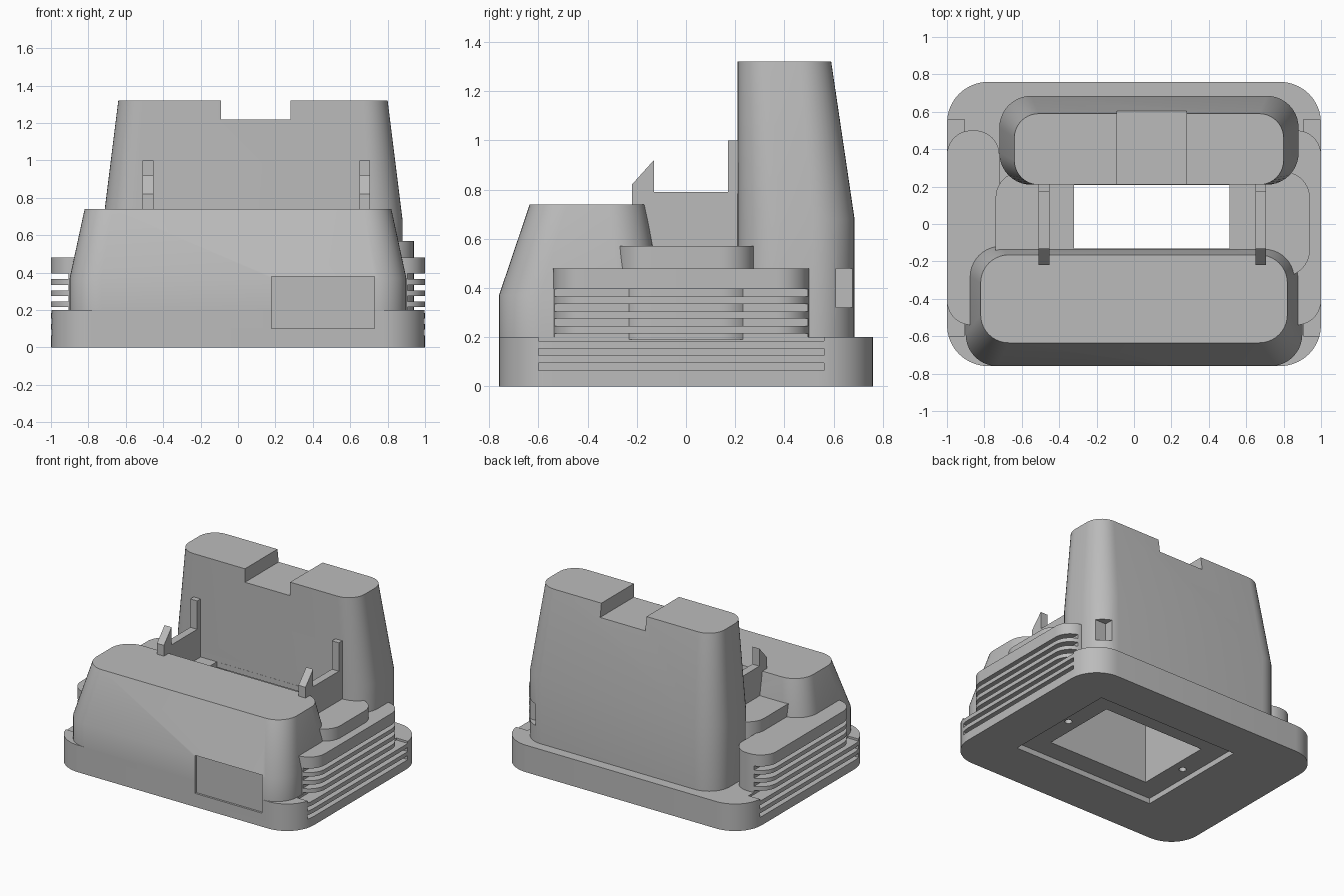
import bpy, bmesh
from math import sin, cos, pi, radians

old = bpy.data.objects.get("Cube")
if old:
    bpy.data.objects.remove(old)

grey = bpy.data.materials.new("mid_grey")
grey.use_nodes = True
tone = (0.5, 0.5, 0.5, 1)
grey.diffuse_color = tone
grey.node_tree.nodes["Principled BSDF"].inputs["Base Color"].default_value = tone


def finish(name, bm):
    bmesh.ops.recalc_face_normals(bm, faces=bm.faces)
    mesh = bpy.data.meshes.new(name)
    bm.to_mesh(mesh)
    bm.free()
    mesh.materials.append(grey)
    ob = bpy.data.objects.new(name, mesh)
    bpy.context.collection.objects.link(ob)
    return ob


def outline(x0, x1, y0, y1, r, steps=10):
    """Rounded rectangle, anticlockwise."""
    corners = [(x1 - r, y1 - r), (x0 + r, y1 - r), (x0 + r, y0 + r), (x1 - r, y0 + r)]
    return [(cx + r * cos(a), cy + r * sin(a))
            for q, (cx, cy) in enumerate(corners)
            for a in [(q + i / steps) * pi / 2 for i in range(steps + 1)]]


def loft(name, sections):
    """Solid through rounded rectangles, each given as (z, x0, x1, y0, y1, r)."""
    bm = bmesh.new()
    rings = [[bm.verts.new((x, y, z)) for x, y in outline(*rect)] for z, *rect in sections]
    for low, high in zip(rings, rings[1:]):
        for i in range(len(low)):
            bm.faces.new((low[i - 1], low[i], high[i], high[i - 1]))
    bm.faces.new(rings[0][::-1])
    bm.faces.new(rings[-1])
    return finish(name, bm)


def box(name, x0, x1, y0, y1, z0, z1):
    bm = bmesh.new()
    bmesh.ops.create_cube(bm, size=1)
    for v in bm.verts:
        v.co = (x1 if v.co.x > 0 else x0, y1 if v.co.y > 0 else y0, z1 if v.co.z > 0 else z0)
    return finish(name, bm)


def carve(ob, cutters):
    """Subtract the cutters and bake the result."""
    bpy.context.view_layer.objects.active = ob
    for c in cutters:
        mod = ob.modifiers.new("cut", 'BOOLEAN')
        mod.operation = 'DIFFERENCE'
        mod.solver = 'EXACT'
        mod.object = c
        bpy.ops.object.modifier_apply(modifier=mod.name)


# Main solids
base = loft("base", [(z, -1, 1, -0.76, 0.76, 0.22) for z in (0, 0.2)])
front_tower = loft("front_housing", [
    (0.19, -0.9, 0.9, -0.76, -0.1, 0.17),
    (0.37, -0.9, 0.9, -0.76, -0.1, 0.17),
    (0.74, -0.82, 0.82, -0.635, -0.165, 0.15)])
back_tower = loft("back_housing", [
    (0.19, -0.72, 0.88, 0.21, 0.685, 0.17),
    (0.68, -0.72, 0.88, 0.21, 0.685, 0.17),
    (1.32, -0.64, 0.8, 0.21, 0.59, 0.13)])
deck = loft("middle_deck", [(z, -0.74, 0.94, -0.28, 0.28, 0.14) for z in (0.19, 0.57)])
pods = [loft(side + "_side_pod", [(z, min(s, s * 0.72), max(s, s * 0.72), -0.54, 0.5, 0.13)
                                  for z in (0.19, 0.48)])
        for side, s in (("left", 1), ("right", -1))]

# Cutters
well = box("well_cutter", -0.32, 0.51, -0.26, 0.32, -0.1, 0.53)
mouth = box("mouth_cutter", -0.32, 0.51, -0.13, 0.209, 0.1, 0.7)
underside = box("underside_cutter", -0.48, 0.68, -0.41, 0.47, -0.1, 0.04)
panel = box("panel_cutter", 0.18, 0.73, -0.9, -0.745, 0.1, 0.38)
notch = box("notch_cutter", -0.09, 0.28, 0, 0.8, 1.22, 1.5)
corner = box("corner_cutter", 0.76, 1, 0.61, 0.8, 0.32, 0.48)
slots = [box("slot_cutter", *xs, -0.6, 0.56, 0.065 + 0.06 * i, 0.095 + 0.06 * i)
         for i in range(6) for xs in ((0.905, 1.1), (-1.1, -0.905))]
screws = [loft("screw_cutter", [(z, x - 0.025, x + 0.025, 0.005, 0.055, 0.0249) for z in (-0.1, 0.12)])
          for x in (-0.4, 0.6)]

carve(base, [well, underside, panel] + slots + screws)
carve(front_tower, [well, mouth, panel])
carve(back_tower, [well, notch, corner])
carve(deck, [well, mouth])
for pod in pods:
    carve(pod, slots)
for c in [well, mouth, underside, panel, notch, corner] + slots + screws:
    bpy.data.objects.remove(c)

# Clip arms between the two housings
profile = [(0.215, 0.5), (0.215, 1), (0.17, 1), (0.17, 0.79), (-0.13, 0.79),
           (-0.13, 0.92), (-0.22, 0.82), (-0.22, 0.5)]
clips = []
for side, x in (("left", 0.65), ("right", -0.51)):
    bm = bmesh.new()
    face = bm.faces.new([bm.verts.new((x, y, z)) for y, z in profile])
    ext = bmesh.ops.extrude_face_region(bm, geom=[face])
    bmesh.ops.translate(bm, vec=(0.057, 0, 0),
                        verts=[g for g in ext["geom"] if isinstance(g, bmesh.types.BMVert)])
    clips.append(finish(side + "_clip", bm))

# Smooth the rounded corners, keep hard edges
bpy.ops.object.select_all(action='DESELECT')
for ob in [base, front_tower, back_tower, deck] + pods + clips:
    ob.select_set(True)
bpy.context.view_layer.objects.active = base
bpy.ops.object.shade_smooth_by_angle(angle=radians(30))
